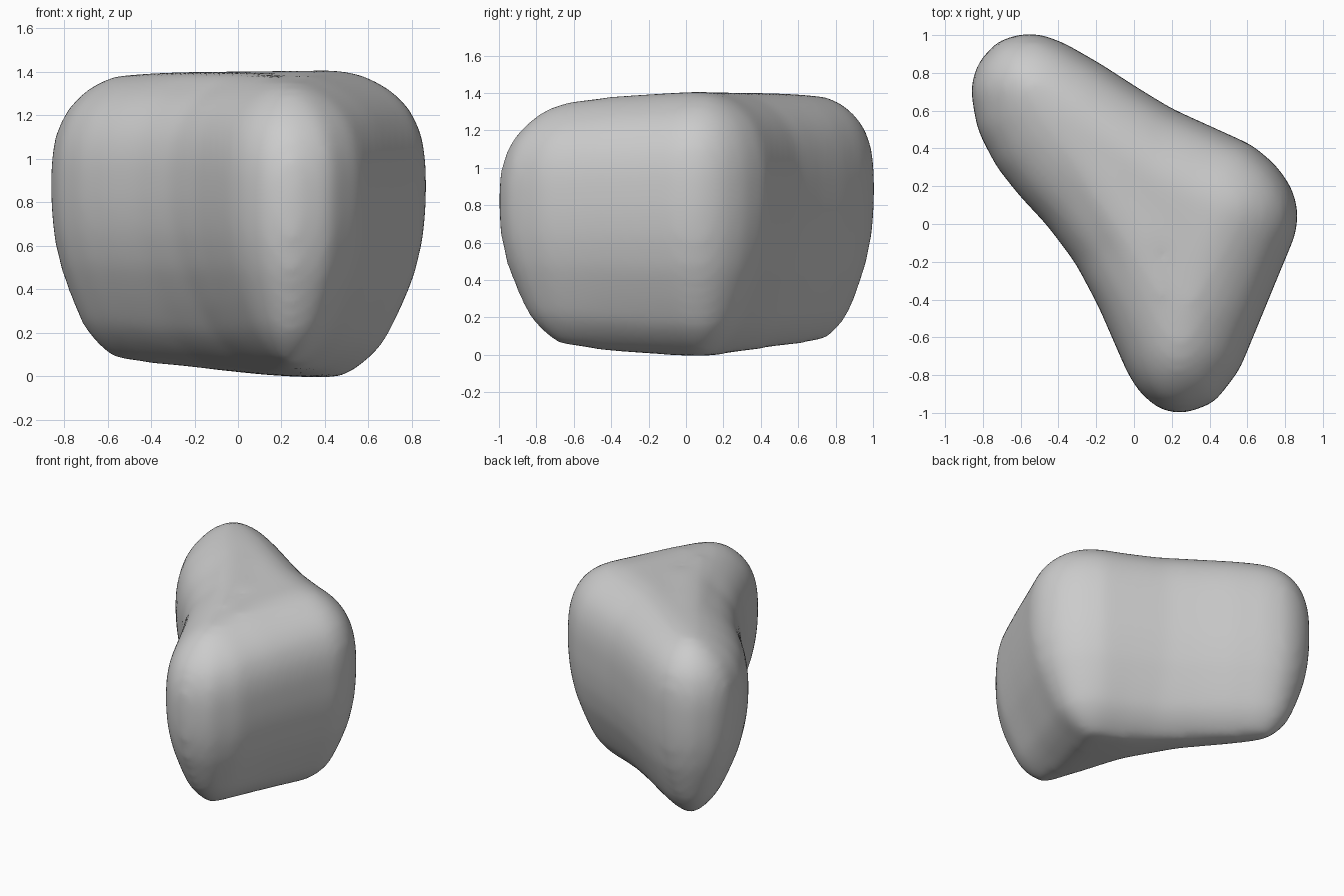
import bpy, bmesh, math
from mathutils import Vector

cube = bpy.data.objects.get("Cube")
if cube:
    bpy.data.objects.remove(cube)

# Plan outline of the boulder at its widest, counter-clockwise from the front
OUTLINE = [(.25, -1), (.42, -.94), (.55, -.77), (.66, -.5), (.77, -.23), (.85, -.04),
           (.86, .08), (.82, .2), (.74, .31), (.62, .41), (.42, .5), (.2, .6),
           (.02, .71), (-.18, .84), (-.37, .95), (-.5, 1), (-.6, 1), (-.72, .96),
           (-.82, .85), (-.86, .72), (-.82, .5), (-.72, .31), (-.6, .16), (-.45, 0),
           (-.3, -.2), (-.18, -.43), (-.03, -.78), (.03, -.88), (.13, -.97)]
# Wall profile: height fraction, and how far the wall leans in to the spine
PROFILE = [(-.005, .85), (.015, .76), (.05, .6), (.11, .42), (.21, .26), (.33, .1),
           (.45, .01), (.56, -.025), (.7, -.025), (.79, .02), (.87, .13), (.925, .29),
           (.965, .48), (.99, .66), (1.005, .85)]

# Three-armed spine inside the boulder
hub = Vector((.2, .1))
spine = [hub.lerp(Vector(tip), i / 10)
         for tip in ((-.6, .76), (.24, -.72), (.52, .1)) for i in range(11)]


def spine_point(p):
    """Soft nearest point on the spine."""
    nearest = min((p - s).length_squared for s in spine)
    weights = [math.exp((nearest - (p - s).length_squared) / .1) for s in spine]
    return sum((s * w for s, w in zip(spine, weights)), Vector((0, 0))) / sum(weights)


def top(p):
    return 1.4 - .14 * min(0, p.y) ** 2 - .08 * min(0, p.x) ** 2


def bottom(p):
    return .1 * max(0, .25 - p.x) + .12 * max(0, -p.y - .2)


# Loft the rings from base to top
bm = bmesh.new()
rings = []
for f, lean in PROFILE:
    ring = []
    for xy in OUTLINE:
        p = Vector(xy)
        p = p.lerp(spine_point(p), lean)
        low, high = bottom(p), top(p)
        ring.append(bm.verts.new((p.x, p.y, low + (high - low) * f)))
    rings.append(ring)
n = len(OUTLINE)
for a, b in zip(rings, rings[1:]):
    for i in range(n):
        j = (i + 1) % n
        bm.faces.new((a[i], a[j], b[j], b[i]))
bm.faces.new(rings[0][::-1])
bm.faces.new(rings[-1])
bmesh.ops.triangulate(bm, faces=[f for f in bm.faces if len(f.verts) > 4])
mesh = bpy.data.meshes.new("boulder")
bm.to_mesh(mesh)
bm.free()
boulder = bpy.data.objects.new("boulder", mesh)
bpy.context.collection.objects.link(boulder)

# Even out the surface and soften it
remesh = boulder.modifiers.new("even_surface", 'REMESH')
remesh.mode = 'VOXEL'
remesh.voxel_size = .03
remesh.use_smooth_shade = True
soften = boulder.modifiers.new("soften", 'SMOOTH')
soften.factor = .5
soften.iterations = 26

# Stone colour
stone = bpy.data.materials.new("grey_stone")
stone.use_nodes = True
colour = (.6, .6, .6, 1)
stone.diffuse_color = colour
stone.node_tree.nodes["Principled BSDF"].inputs["Base Color"].default_value = colour
mesh.materials.append(stone)
for face in mesh.polygons:
    face.use_smooth = True
